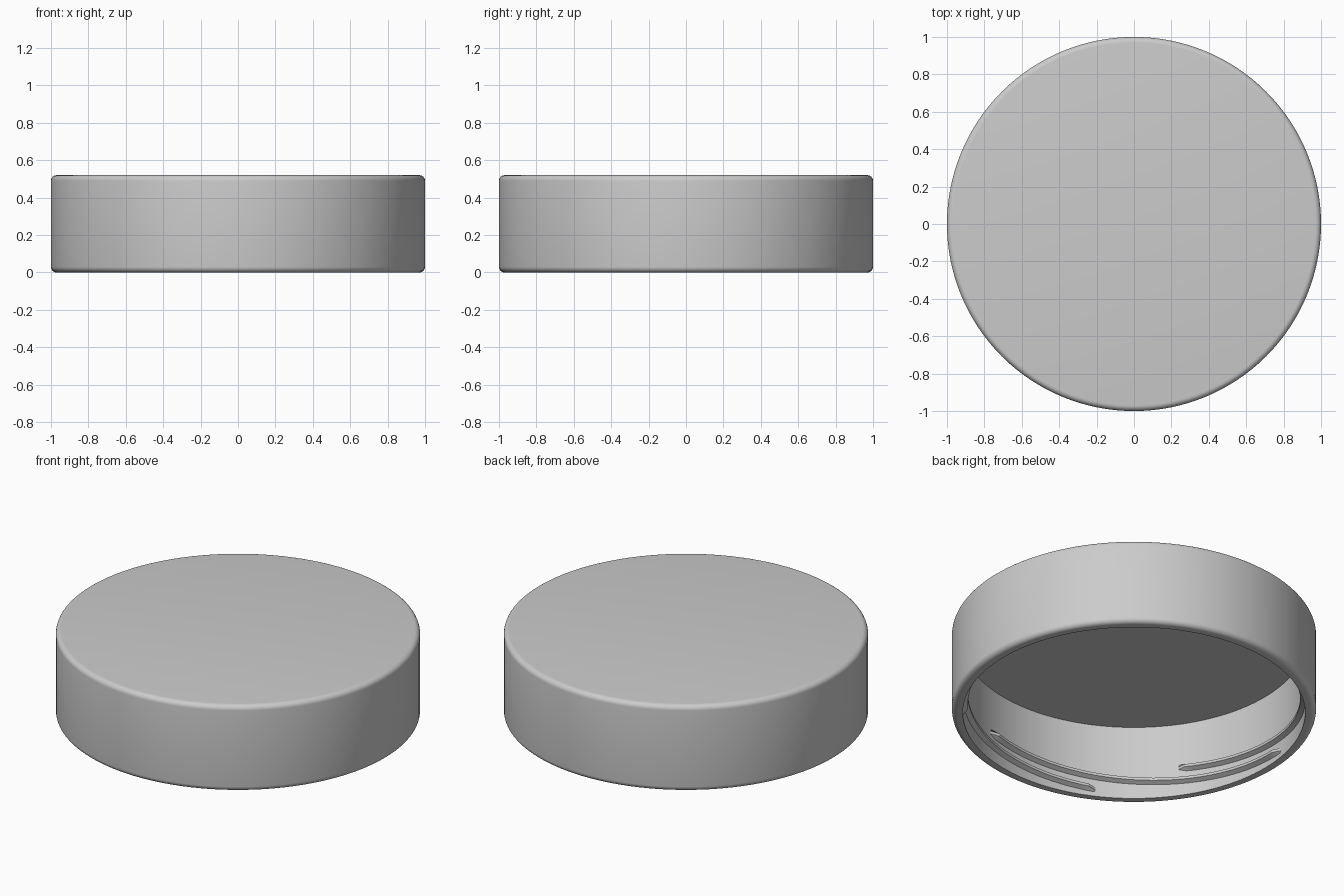
import bpy, bmesh
from math import cos, sin, pi, radians

cube = bpy.data.objects.get("Cube")
if cube:
    bpy.data.objects.remove(cube, do_unlink=True)

HEIGHT, OUTER, INNER, CEILING, ROUND = 0.52, 1.0, 0.94, 0.45, 0.03
SEGMENTS = 128

grey = bpy.data.materials.new("light grey plastic")
grey.use_nodes = True
colour = (0.6, 0.6, 0.6, 1)
grey.diffuse_color = colour
grey.node_tree.nodes["Principled BSDF"].inputs["Base Color"].default_value = colour


def finish(name, bm, angle):
    bmesh.ops.recalc_face_normals(bm, faces=bm.faces)
    mesh = bpy.data.meshes.new(name)
    bm.to_mesh(mesh)
    bm.free()
    mesh.materials.append(grey)
    ob = bpy.data.objects.new(name, mesh)
    bpy.context.collection.objects.link(ob)
    bpy.ops.object.select_all(action="DESELECT")
    ob.select_set(True)
    bpy.context.view_layer.objects.active = ob
    bpy.ops.object.shade_smooth_by_angle(angle=radians(angle))
    return ob


def skin(bm, rings, closed_path, closed_ring):
    """Bridge consecutive rings of vertices with quads."""
    n = len(rings[0])
    for i in range(len(rings) if closed_path else len(rings) - 1):
        a, b = rings[i], rings[(i + 1) % len(rings)]
        for j in range(n if closed_ring else n - 1):
            k = (j + 1) % n
            bm.faces.new((a[j], a[k], b[k], b[j]))


def round_corner(z, start):
    """Quarter circle on the outer edge, from start angle in degrees."""
    return [(OUTER - ROUND + ROUND * cos(radians(start + 15 * i)),
             z + ROUND * sin(radians(start + 15 * i))) for i in range(7)]


# Lid shell: rounded outside, thin rim, hollow inside
profile = ([(INNER, CEILING), (INNER, 0)] + round_corner(ROUND, -90)
           + round_corner(HEIGHT - ROUND, 0))
bm = bmesh.new()
rings = []
for r, z in profile:
    rings.append([bm.verts.new((r * cos(2 * pi * i / SEGMENTS),
                                r * sin(2 * pi * i / SEGMENTS), z))
                  for i in range(SEGMENTS)])
skin(bm, rings, False, True)
bm.faces.new(rings[0])    # inner ceiling
bm.faces.new(rings[-1])   # top disc
finish("lid_shell", bm, 30)

# Five overlapping helical ridges on the inner wall
STARTS, SWEEP, STEPS = 5, 116, 40
Z_LOW, Z_HIGH, DEPTH = 0.048, 0.172, 0.027
for s in range(STARTS):
    bm = bmesh.new()
    rings = []
    for i in range(STEPS + 1):
        t = i / STEPS
        a = radians(27 + 360 / STARTS * s + SWEEP * t)
        z = Z_LOW + (Z_HIGH - Z_LOW) * t
        d = 0 if i in (0, STEPS) else DEPTH   # ramped ends
        section = [(INNER + 0.005, -0.023), (INNER - d, -0.008),
                   (INNER - d, 0.008), (INNER + 0.005, 0.023)]
        rings.append([bm.verts.new((r * cos(a), r * sin(a), z + h))
                      for r, h in section])
    skin(bm, rings, False, True)
    bm.faces.new(rings[0])
    bm.faces.new(rings[-1])
    finish(f"thread_{s + 1}", bm, 25)
